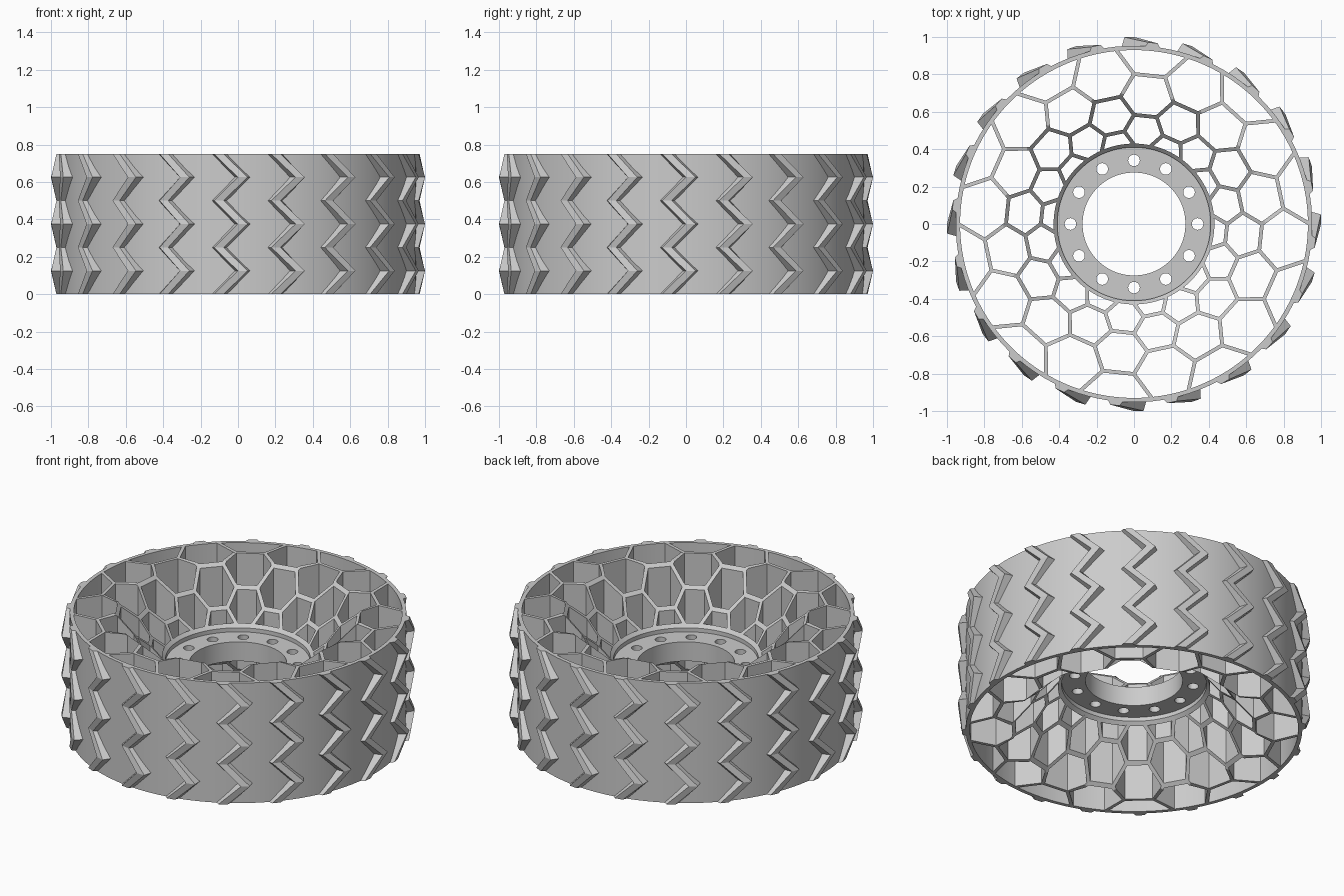
import bpy, bmesh
from math import radians, cos, sin, pi
from mathutils import Vector

if "Cube" in bpy.data.objects:
    bpy.data.objects.remove(bpy.data.objects["Cube"])

HEIGHT = 0.75
MID = HEIGHT / 2
RIM_IN, RIM_OUT = 0.93, 0.953
HUB_IN, HUB_OUT = 0.41, 0.43
DISH_R, DISH_SLOPE = 0.70, 1.0

grey = bpy.data.materials.new("rubber_grey")
grey.use_nodes = True
grey.diffuse_color = (0.6, 0.6, 0.6, 1)
grey.node_tree.nodes["Principled BSDF"].inputs["Base Color"].default_value = (0.6, 0.6, 0.6, 1)


def polar(r, a, z=0.0):
    return Vector((r * cos(a), r * sin(a), z))


def finish(name, bm, smooth=False):
    bmesh.ops.recalc_face_normals(bm, faces=bm.faces)
    mesh = bpy.data.meshes.new(name)
    bm.to_mesh(mesh)
    bm.free()
    mesh.materials.append(grey)
    ob = bpy.data.objects.new(name, mesh)
    bpy.context.collection.objects.link(ob)
    bpy.ops.object.select_all(action="DESELECT")
    ob.select_set(True)
    bpy.context.view_layer.objects.active = ob
    if smooth:
        bpy.ops.object.shade_smooth_by_angle(angle=radians(30))
    return ob


def skin(bm, sections, closed=False):
    """Bridge matching cross-sections; cap both ends unless closed."""
    rings = [[bm.verts.new(p) for p in s] for s in sections]
    n = len(rings[0])
    pairs = list(zip(rings, rings[1:] + rings[:1]))
    for a, b in pairs if closed else pairs[:-1]:
        for i in range(n):
            j = (i + 1) % n
            bm.faces.new((a[i], a[j], b[j], b[i]))
    if not closed:
        bm.faces.new(rings[0])
        bm.faces.new(rings[-1])


def ring(name, profile, segments=120):
    bm = bmesh.new()
    skin(bm, [[polar(r, 2 * pi * k / segments, z) for r, z in profile]
              for k in range(segments)], closed=True)
    return finish(name, bm, smooth=True)


def half_width(r):
    """Half of the wheel width at radius r: flat outside, dished inside."""
    return MID - max(0.0, DISH_R - r) * DISH_SLOPE


# Outer rim band
ring("rim_band", [(RIM_IN, 0), (RIM_OUT, 0), (RIM_OUT, HEIGHT), (RIM_IN, HEIGHT)])

# Hub sleeve with chamfered edges that follow the dish
a, b = half_width(HUB_IN), half_width(HUB_OUT)
ring("hub_sleeve", [(HUB_IN, MID - a), (HUB_OUT, MID - b), (HUB_OUT, MID + b), (HUB_IN, MID + a)])

# Hub flange with a circle of bolt holes
f = 0.06
flange = ring("hub_flange", [(0.275, MID - f), (HUB_IN + 0.005, MID - f),
                             (HUB_IN + 0.005, MID + f), (0.275, MID + f)])
bm = bmesh.new()
for k in range(12):
    skin(bm, [[polar(0.34, k * pi / 6, z) + polar(0.031, i * pi / 12) for i in range(24)]
              for z in (MID - 0.2, MID + 0.2)])
cutter = finish("bolt_hole_cutter", bm)
cutter.hide_render = True
mod = flange.modifiers.new("bolt_holes", "BOOLEAN")
mod.object = cutter
mod.solver = "EXACT"
bpy.context.view_layer.objects.active = flange
bpy.ops.object.modifier_apply(modifier=mod.name)
bpy.data.objects.remove(cutter)


# Honeycomb spokes: hexagons that shrink towards the hub
def wall(bm, p, q, width=0.02):
    d = (q - p).normalized()
    side = Vector((-d.y, d.x, 0)) * width / 2
    p, q = p - d * width * 0.25, q + d * width * 0.25
    stops = [p, q]
    rp, rq = p.length, q.length
    if (rp - DISH_R) * (rq - DISH_R) < 0:
        stops.insert(1, p.lerp(q, (DISH_R - rp) / (rq - rp)))
    sections = []
    for s in stops:
        l, r = s + side, s - side
        section = []
        for pt, sign in ((l, -1), (r, -1), (r, 1), (l, 1)):
            section.append(pt + Vector((0, 0, MID + sign * half_width(pt.length))))
        sections.append(section)
    skin(bm, sections)


LEVELS = 5
radius = [0.94 * (0.425 / 0.94) ** (i / LEVELS) for i in range(LEVELS + 1)]
step = radians(6)
bm = bmesh.new()
for k in range(10):
    for i in range(LEVELS + 1):
        centre = radians((84 if i % 2 else 66) + 36 * k)
        if 0 < i < LEVELS:
            wall(bm, polar(radius[i], centre - step), polar(radius[i], centre + step))
        if i < LEVELS:
            for s in (-step, step):
                wall(bm, polar(radius[i], centre + s), polar(radius[i + 1], centre + 2 * s))
finish("honeycomb_spokes", bm)

# Zigzag tread bars with sloped sides
bm = bmesh.new()
for k in range(20):
    base = radians(270 + 18 * k)
    sections = []
    for level in range(7):
        odd = level % 2
        shift = 0.025 if odd else -0.105
        top = 1.0 if odd else 0.974
        z = HEIGHT * level / 6
        sections.append([polar(r, base + shift + w, z) for r, w in
                         ((0.945, -0.046), (0.945, 0.046), (top, 0.026), (top, -0.026))])
    skin(bm, sections)
finish("tread_bars", bm)
